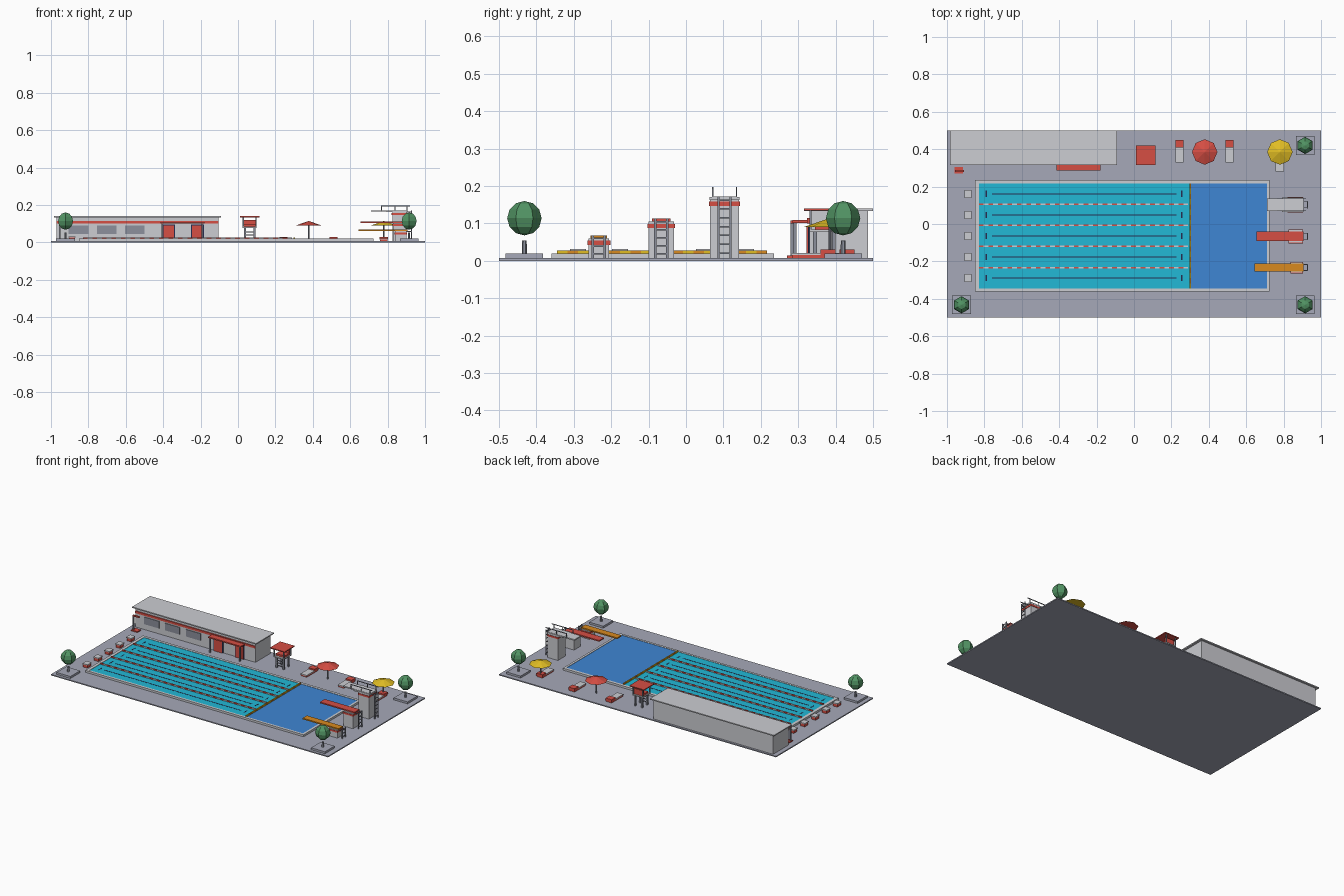
import bpy, bmesh, math
from mathutils import Matrix

if "Cube" in bpy.data.objects:
    bpy.data.objects.remove(bpy.data.objects["Cube"])


def lin(c):
    c /= 255
    return c / 12.92 if c <= 0.04045 else ((c + 0.055) / 1.055) ** 2.4


def mat(name, r, g, b):
    m = bpy.data.materials.new(name)
    m.diffuse_color = (lin(r), lin(g), lin(b), 1)
    m.use_nodes = True
    m.node_tree.nodes["Principled BSDF"].inputs["Base Color"].default_value = m.diffuse_color
    return m


DECK = mat("paving_grey", 166, 169, 184)
LIGHT = mat("concrete_light", 204, 205, 210)
RED = mat("red", 214, 78, 68)
CYAN = mat("lane_water", 34, 184, 214)
BLUE = mat("deep_water", 62, 134, 212)
GREEN = mat("leaf_green", 82, 148, 100)
YELLOW = mat("yellow", 226, 190, 36)
ORANGE = mat("orange", 216, 138, 32)
DARK = mat("dark_navy", 38, 44, 80)
STEEL = mat("steel_grey", 140, 144, 156)


def finish(bm, name, material):
    me = bpy.data.meshes.new(name)
    bm.to_mesh(me)
    bm.free()
    me.materials.append(material)
    ob = bpy.data.objects.new(name, me)
    bpy.context.collection.objects.link(ob)
    return ob


def boxes(name, material, *bounds):
    """One object from boxes given as (x0, x1, y0, y1, z0, z1)."""
    bm = bmesh.new()
    for x0, x1, y0, y1, z0, z1 in bounds:
        m = Matrix.Translation(((x0 + x1) / 2, (y0 + y1) / 2, (z0 + z1) / 2))
        m = m @ Matrix.Diagonal((x1 - x0, y1 - y0, z1 - z0, 1))
        bmesh.ops.create_cube(bm, size=1, matrix=m)
    return finish(bm, name, material)


def cone(name, material, x, y, z0, z1, r0, r1, n=8):
    bm = bmesh.new()
    bmesh.ops.create_cone(bm, cap_ends=True, segments=n, radius1=r0, radius2=r1,
                          depth=z1 - z0, matrix=Matrix.Translation((x, y, (z0 + z1) / 2)))
    return finish(bm, name, material)


G = 0.007  # paving level
boxes("paving", DECK, (-1, 1, -0.5, 0.5, 0, G))

# Pool: rim frame around two water areas
X0, X1, Y0, Y1 = -0.83, 0.71, -0.345, 0.217
boxes("pool_rim", LIGHT,
      (-0.85, X0, -0.36, 0.235, G, 0.02), (X1, 0.725, -0.36, 0.235, G, 0.02),
      (X0, X1, -0.36, Y0, G, 0.02), (X0, X1, Y1, 0.235, G, 0.02))
boxes("lane_water", CYAN, (X0, 0.30, Y0, Y1, G, 0.018))
boxes("deep_water", BLUE, (0.30, X1, Y0, Y1, G, 0.018))

# Lanes: floor marks, floating ropes and starting blocks
pitch = (Y1 - Y0) / 5
centres = [Y0 + pitch * (i + 0.5) for i in range(5)]
marks = []
for y in centres:
    marks.append((-0.76, 0.227, y - 0.003, y + 0.003, 0.017, 0.0188))
    for x in (-0.79, 0.255):
        marks.append((x - 0.003, x + 0.003, y - 0.017, y + 0.017, 0.017, 0.0188))
boxes("lane_marks", DARK, *marks)

floats = ([], [])
for k in range(1, 5):
    y = Y0 + pitch * k
    for i in range(44):
        x = X0 + i * 1.12 / 44
        floats[i % 2].append((x, x + 1.12 / 44, y - 0.004, y + 0.004, 0.018, 0.026))
boxes("rope_floats_red", RED, *floats[0])
boxes("rope_floats_light", LIGHT, *floats[1])
divider = ([], [])
for i in range(20):
    y = Y0 + i * pitch / 4
    divider[i % 2].append((0.296, 0.304, y, y + pitch / 4, 0.018, 0.027))
boxes("divider_floats_yellow", YELLOW, *divider[0])
boxes("divider_floats_orange", ORANGE, *divider[1])

boxes("starting_block_bases", RED, *[(-0.903, -0.872, y - 0.018, y + 0.018, G, 0.025) for y in centres])
boxes("starting_block_tops", LIGHT, *[(-0.906, -0.869, y - 0.021, y + 0.021, 0.025, 0.031) for y in centres])

# Changing house
boxes("house_walls", LIGHT, (-0.97, -0.105, 0.33, 0.487, G, 0.133))
boxes("house_roof", LIGHT, (-0.985, -0.09, 0.315, 0.5, 0.133, 0.14))
boxes("house_stripe", RED, (-0.97, -0.105, 0.324, 0.33, 0.1, 0.114))
boxes("house_windows", STEEL, *[(x, x + 0.106, 0.326, 0.33, 0.044, 0.09)
                                for x in (-0.905, -0.755, -0.605)])
boxes("door_frames", DARK, *[(x - 0.034, x + 0.034, 0.326, 0.33, G, 0.095) for x in (-0.37, -0.217)])
boxes("doors", RED, *[(x - 0.028, x + 0.028, 0.322, 0.327, G, 0.09) for x in (-0.37, -0.217)])
boxes("entrance_canopy", RED, (-0.415, -0.18, 0.285, 0.33, 0.101, 0.109))
boxes("canopy_posts", STEEL, *[(x - 0.004, x + 0.004, 0.287, 0.295, G, 0.101) for x in (-0.405, -0.19)])

# Outdoor shower
boxes("shower_tray", RED, (-0.96, -0.915, 0.27, 0.305, G, 0.014))
boxes("shower_post", STEEL, (-0.957, -0.949, 0.28, 0.288, 0.014, 0.108))
boxes("shower_head", RED, (-0.957, -0.91, 0.279, 0.289, 0.1, 0.108))

# Lifeguard stand
boxes("stand_legs", STEEL, *[(x - 0.005, x + 0.005, y - 0.005, y + 0.005, G, 0.077)
                             for x in (0.038, 0.088) for y in (0.345, 0.395)])
boxes("stand_rungs", STEEL, *[(0.038, 0.088, 0.341, 0.346, z, z + 0.004) for z in (0.022, 0.038, 0.054)])
boxes("stand_platform", LIGHT, (0.025, 0.1, 0.33, 0.41, 0.077, 0.084))
boxes("stand_seat", RED, (0.031, 0.095, 0.345, 0.4, 0.084, 0.096), (0.031, 0.095, 0.39, 0.4, 0.096, 0.12))
boxes("stand_roof_posts", STEEL, *[(x - 0.003, x + 0.003, y - 0.003, y + 0.003, 0.08, 0.134)
                                   for x in (0.028, 0.097) for y in (0.333, 0.407)])
boxes("stand_roof", RED, (0.01, 0.115, 0.316, 0.42, 0.134, 0.14))

# Parasols
for name, m, x in (("red_parasol", RED, 0.378), ("yellow_parasol", YELLOW, 0.78)):
    cone(name + "_pole", STEEL, x, 0.385, G, 0.1, 0.004, 0.004)
    cone(name, m, x, 0.385, 0.091, 0.114, 0.068, 0.002)

# Sun loungers with raised red backs
for i, (x, y) in enumerate(((0.243, 0.33), (0.511, 0.33), (0.779, 0.28))):
    boxes(f"lounger_bed_{i}", LIGHT, (x - 0.022, x + 0.022, y, y + 0.08, 0.015, 0.021))
    boxes(f"lounger_base_{i}", RED, (x - 0.02, x + 0.02, y + 0.003, y + 0.117, G, 0.015))
    boxes(f"lounger_back_{i}", RED, (x - 0.022, x + 0.022, y + 0.08, y + 0.12, 0.015, 0.03))


# Diving towers: body, stripe, board and rear ladder
def tower(name, x0, y, w, h, board_x, board_w, board_mat):
    a = w / 2
    boxes(name + "_body", LIGHT, (x0, 0.9, y - a, y + a, G, h - 0.008))
    boxes(name + "_stripe", RED, (x0 - 0.003, 0.903, y - a - 0.003, y + a + 0.003, h - 0.025, h - 0.014))
    boxes(name + "_board", board_mat, (board_x, 0.905, y - board_w / 2, y + board_w / 2, h - 0.008, h))
    l = 0.016
    parts = [(0.924, 0.93, y + s * l - 0.003, y + s * l + 0.003, G, h) for s in (-1, 1)]
    n = int(h / 0.022)
    parts += [(0.925, 0.929, y - l, y + l, z, z + 0.004)
              for z in (G + (i + 0.5) * (h - G) / n for i in range(n))]
    parts += [(0.9, 0.929, y + s * l - 0.002, y + s * l + 0.002, h - 0.012, h - 0.008) for s in (-1, 1)]
    boxes(name + "_ladder", STEEL, *parts)


tower("high_tower", 0.825, 0.103, 0.078, 0.172, 0.71, 0.066, LIGHT)
boxes("high_tower_deck", LIGHT, (0.79, 0.905, 0.063, 0.143, 0.162, 0.171))
rails = []
for y in (0.071, 0.135):
    rails.append((0.765, 0.92, y - 0.002, y + 0.002, 0.193, 0.197))
    rails += [(x - 0.002, x + 0.002, y - 0.002, y + 0.002, 0.165, 0.195) for x in (0.767, 0.84, 0.903)]
boxes("high_tower_rails", STEEL, *rails)
tower("middle_tower", 0.83, -0.066, 0.068, 0.113, 0.655, 0.05, RED)
tower("low_tower", 0.84, -0.233, 0.055, 0.068, 0.645, 0.044, ORANGE)

# Trees in low planters
for i, (x, y) in enumerate(((-0.922, -0.432), (0.915, -0.432), (0.915, 0.42))):
    boxes(f"planter_{i}", DECK, (x - 0.05, x + 0.05, y - 0.05, y + 0.05, G, 0.02))
    cone(f"trunk_{i}", STEEL, x, y, 0.02, 0.054, 0.007, 0.006, 6)
    bm = bmesh.new()
    bmesh.ops.create_uvsphere(bm, u_segments=6, v_segments=6, radius=0.046,
                              matrix=Matrix.Translation((x, y, 0.114)))
    finish(bm, f"tree_crown_{i}", GREEN)
